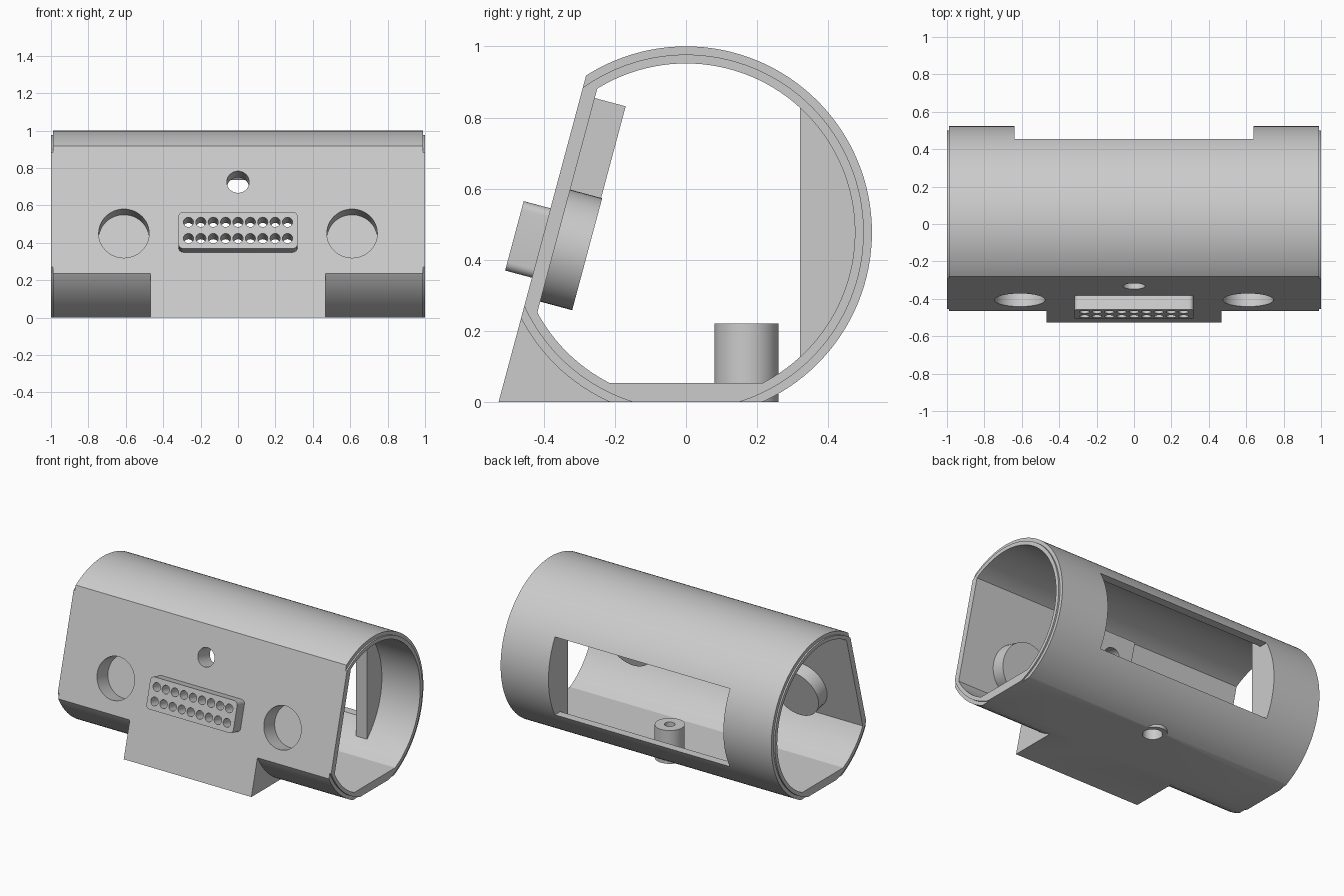
import bpy
from math import cos, sin, pi, tan, radians
from mathutils import Matrix, Vector

old = bpy.data.objects.get("Cube")
if old:
    bpy.data.objects.remove(old, do_unlink=True)

grey = bpy.data.materials.new("light grey")
grey.use_nodes = True
grey.diffuse_color = (0.6, 0.6, 0.6, 1)
grey.node_tree.nodes["Principled BSDF"].inputs["Base Color"].default_value = (0.6, 0.6, 0.6, 1)

AXIS_Z, R_OUT, R_LIP, R_IN = 0.477, 0.523, 0.5, 0.475
TILT = radians(15)
FOOT_Y = -0.527
WALL = 0.04

# Frames: profiles in (y, z) run along x; face frames lie on the tilted front
ALONG_X = Matrix(((0, 0, 1, 0), (1, 0, 0, 0), (0, 1, 0, 0), (0, 0, 0, 1)))


def on_face(x, z):
    return (Matrix.Translation((x, FOOT_Y + z * tan(TILT), z))
            @ Matrix.Rotation(pi / 2 - TILT, 4, 'X'))


def circle(r, cx=0, cy=0, n=48):
    return [(cx + r * cos(2 * pi * i / n), cy + r * sin(2 * pi * i / n)) for i in range(n)]


def rect(x0, x1, y0, y1):
    return [(x0, y0), (x1, y0), (x1, y1), (x0, y1)]


def rounded_rect(w, h, r):
    pts = []
    for k, (sx, sy) in enumerate([(1, 1), (-1, 1), (-1, -1), (1, -1)]):
        for i in range(7):
            a = (k + i / 6) * pi / 2
            pts.append((sx * (w - r) + r * cos(a), sy * (h - r) + r * sin(a)))
    return pts


def clip(pts, a, b, c):
    """Keep the part of a convex outline where a*x + b*y >= c."""
    out = []
    for p, q in zip(pts, pts[1:] + pts[:1]):
        dp, dq = a * p[0] + b * p[1] - c, a * q[0] + b * q[1] - c
        if dp >= 0:
            out.append(p)
        if dp * dq < 0:
            t = dp / (dp - dq)
            out.append((p[0] + t * (q[0] - p[0]), p[1] + t * (q[1] - p[1])))
    return out


def d_profile(r, inset=0, floor=0):
    """Round section with the tilted front and flat bottom cut off."""
    pts = clip(circle(r, 0, AXIS_Z, 128), cos(TILT), -sin(TILT), FOOT_Y * cos(TILT) + inset)
    return clip(pts, 0, 1, floor)


def prism(name, outlines, a, b, frame):
    verts, faces = [], []
    for pts in outlines:
        s, n = len(verts), len(pts)
        verts += [frame @ Vector((x, y, h)) for h in (a, b) for x, y in pts]
        faces.append([s + i for i in reversed(range(n))])
        faces.append([s + n + i for i in range(n)])
        faces += [[s + i, s + (i + 1) % n, s + n + (i + 1) % n, s + n + i] for i in range(n)]
    mesh = bpy.data.meshes.new(name)
    mesh.from_pydata(verts, [], faces)
    mesh.materials.append(grey)
    ob = bpy.data.objects.new(name, mesh)
    bpy.context.collection.objects.link(ob)
    return ob


def combine(ob, tool, op='DIFFERENCE'):
    mod = ob.modifiers.new("cut", 'BOOLEAN')
    mod.operation, mod.solver, mod.object = op, 'EXACT', tool
    with bpy.context.temp_override(object=ob, active_object=ob, selected_objects=[ob]):
        bpy.ops.object.modifier_apply(modifier=mod.name)
    bpy.data.objects.remove(tool, do_unlink=True)


parts = []

# Shell: tube with stepped end lips, front foot and open interior
shell = prism("shell", [d_profile(R_OUT)], -0.99, 0.99, ALONG_X)
combine(shell, prism("lip", [d_profile(R_LIP)], -1, 1, ALONG_X), 'UNION')
foot = [(FOOT_Y, 0), (-0.1, 0), (FOOT_Y + 0.262 * tan(TILT), 0.262)]
combine(shell, prism("foot", [foot], -0.467, 0.467, ALONG_X), 'UNION')
combine(shell, prism("bore", [d_profile(R_IN, WALL, 0.053)], -1.1, 1.1, ALONG_X))
combine(shell, prism("window", [rect(0.3, 0.7, 0.22, 0.735)], -0.64, 0.64, ALONG_X))
parts.append(shell)

# Webs beside the rear window
for side, a, b in (("left", 0.64, 0.72), ("right", -0.72, -0.64)):
    web = clip(circle(0.485, 0, AXIS_Z, 128), 1, 0, 0.32)
    parts.append(prism(side + "_web", [web], a, b, ALONG_X))

# Round blind cups behind the two large front holes
for side, x in (("left", 0.61), ("right", -0.61)):
    face = on_face(x, 0.45)
    combine(shell, prism("hole", [circle(0.135)], -0.1, 0.1, face))
    cup = prism(side + "_cup", [circle(0.163)], -0.133, -WALL + 0.002, face)
    combine(cup, prism("hollow", [circle(0.135)], -0.118, 0.1, face))
    parts.append(cup)

# Backing block with the small upper hole
face = on_face(0, 0.725)
block = prism("upper_hole_block", [rect(-0.15, 0.15, -0.145, 0.145)], -0.13, -WALL + 0.002, face)
for ob in (shell, block):
    combine(ob, prism("hole", [circle(0.06)], -0.3, 0.1, face))
parts.append(block)

# Raised connector with two rows of pin holes
face = on_face(0, 0.447)
pins = [circle(0.027, 0.0662 * i, 0.045 * j, 20) for i in range(-4, 5) for j in (-1, 1)]
connector = prism("connector", [rounded_rect(0.318, 0.101, 0.025)], -0.002, 0.078, face)
for ob in (shell, connector):
    combine(ob, prism("pin_holes", pins, -0.2, 0.2, face))
parts.append(connector)

# Screw boss on the floor, with a countersunk hole
up = Matrix.Translation((0, 0.17, 0))
boss = prism("screw_boss", [circle(0.09)], 0, 0.22, up)
for ob in (shell, boss):
    combine(ob, prism("screw_hole", [circle(0.032)], -0.1, 0.4, up))
    combine(ob, prism("screw_head_hole", [circle(0.06)], -0.1, 0.07, up))
parts.append(boss)

# Smooth round walls, sharp edges
bpy.ops.object.select_all(action='DESELECT')
for ob in parts:
    ob.select_set(True)
bpy.context.view_layer.objects.active = shell
bpy.ops.object.shade_smooth_by_angle(angle=radians(25))
